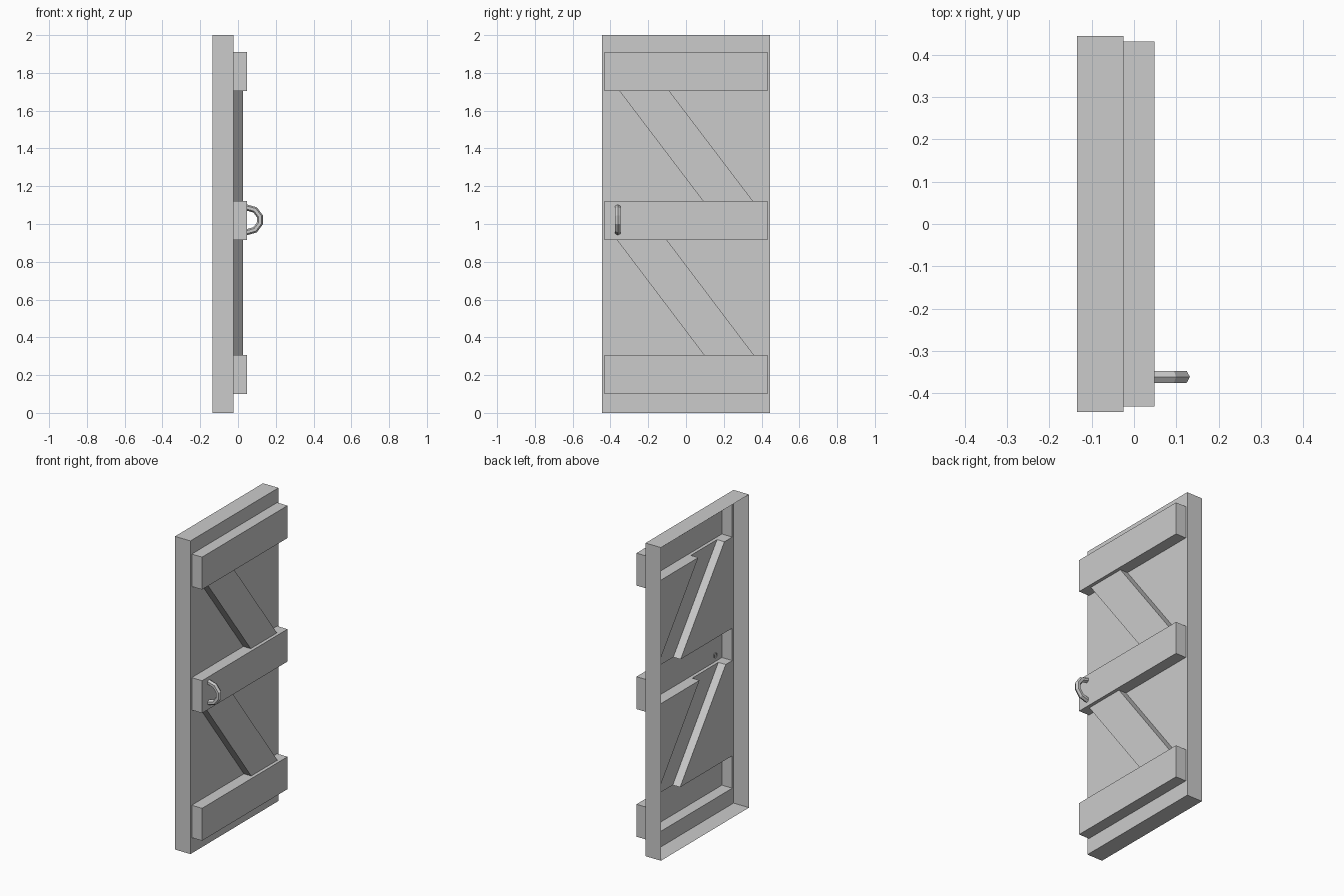
import bpy, bmesh
from mathutils import Vector
from math import cos, sin, tau

if "Cube" in bpy.data.objects:
    bpy.data.objects.remove(bpy.data.objects["Cube"])


def add_object(name, bm):
    bmesh.ops.recalc_face_normals(bm, faces=bm.faces[:])
    mesh = bpy.data.meshes.new(name)
    bm.to_mesh(mesh)
    bm.free()
    ob = bpy.data.objects.new(name, mesh)
    bpy.context.collection.objects.link(ob)
    return ob


def prism(name, profile, x0, x1):
    """Closed solid: a (y, z) outline extruded from x0 to x1."""
    bm = bmesh.new()
    face = bm.faces.new([bm.verts.new((x0, y, z)) for y, z in profile])
    ext = bmesh.ops.extrude_face_region(bm, geom=[face], use_keep_orig=True)
    moved = [v for v in ext["geom"] if isinstance(v, bmesh.types.BMVert)]
    bmesh.ops.translate(bm, verts=moved, vec=(x1 - x0, 0, 0))
    return add_object(name, bm)


def rect(y, z0, z1):
    return [(-y, z0), (y, z0), (y, z1), (-y, z1)]


BACK, FACE = -0.134, -0.025
door = prism("door_panel", rect(0.444, 0, 2), BACK, FACE)

# three cross bars
parts = [prism("cross_bar", rect(0.431, z0, z1), FACE - 0.03, 0.048)
         for z0, z1 in ((0.1, 0.307), (0.915, 1.122), (1.704, 1.911))]

# two diagonal braces, run on into the bars at both ends
for z0, z1, y0, y1 in ((0.307, 0.915, 0.095, -0.365), (1.122, 1.704, 0.09, -0.352)):
    slope, width, over = (y1 - y0) / (z1 - z0), 0.264, 0.05
    ya, za = y0 - slope * over, z0 - over
    yb, zb = y1 + slope * over, z1 + over
    parts.append(prism("brace", [(ya, za), (ya + width, za), (yb + width, zb), (yb, zb)],
                       FACE - 0.02, 0.027))

# merge into one skin
for part in parts:
    mod = door.modifiers.new("join", "BOOLEAN")
    mod.operation = "UNION"
    mod.solver = "EXACT"
    mod.object = part
depsgraph = bpy.context.evaluated_depsgraph_get()
skin = bpy.data.meshes.new_from_object(door.evaluated_get(depsgraph))
door.modifiers.clear()
door.data = skin
for part in parts:
    bpy.data.objects.remove(part)

# open back: the door is a hollow shell
bm = bmesh.new()
bm.from_mesh(skin)
back = [f for f in bm.faces if all(abs(v.co.x - BACK) < 1e-4 for v in f.verts)]
bmesh.ops.delete(bm, geom=back, context="FACES")
bm.to_mesh(skin)
bm.free()

# curved pull handle with a six-sided section
half = [(0.043, 0.066), (0.09, 0.053), (0.1165, 0.018)]
path = [Vector((x, -0.361, 1.022 + z)) for x, z in half]
path += [Vector((x, -0.361, 1.022 - z)) for x, z in reversed(half)]
bm = bmesh.new()
rings = []
for i, p in enumerate(path):
    t = (path[min(i + 1, 5)] - path[max(i - 1, 0)]).normalized()
    if i in (0, 5):
        t = Vector((1 if i == 0 else -1, 0, 0))
    side = Vector((0, 1, 0))
    out = side.cross(t)
    rings.append([bm.verts.new(p + 0.0165 * (out * cos(k * tau / 6) + side * sin(k * tau / 6)))
                  for k in range(6)])
for a, b in zip(rings, rings[1:]):
    for k in range(6):
        n = (k + 1) % 6
        bm.faces.new((a[k], a[n], b[n], b[k]))
add_object("handle", bm)
